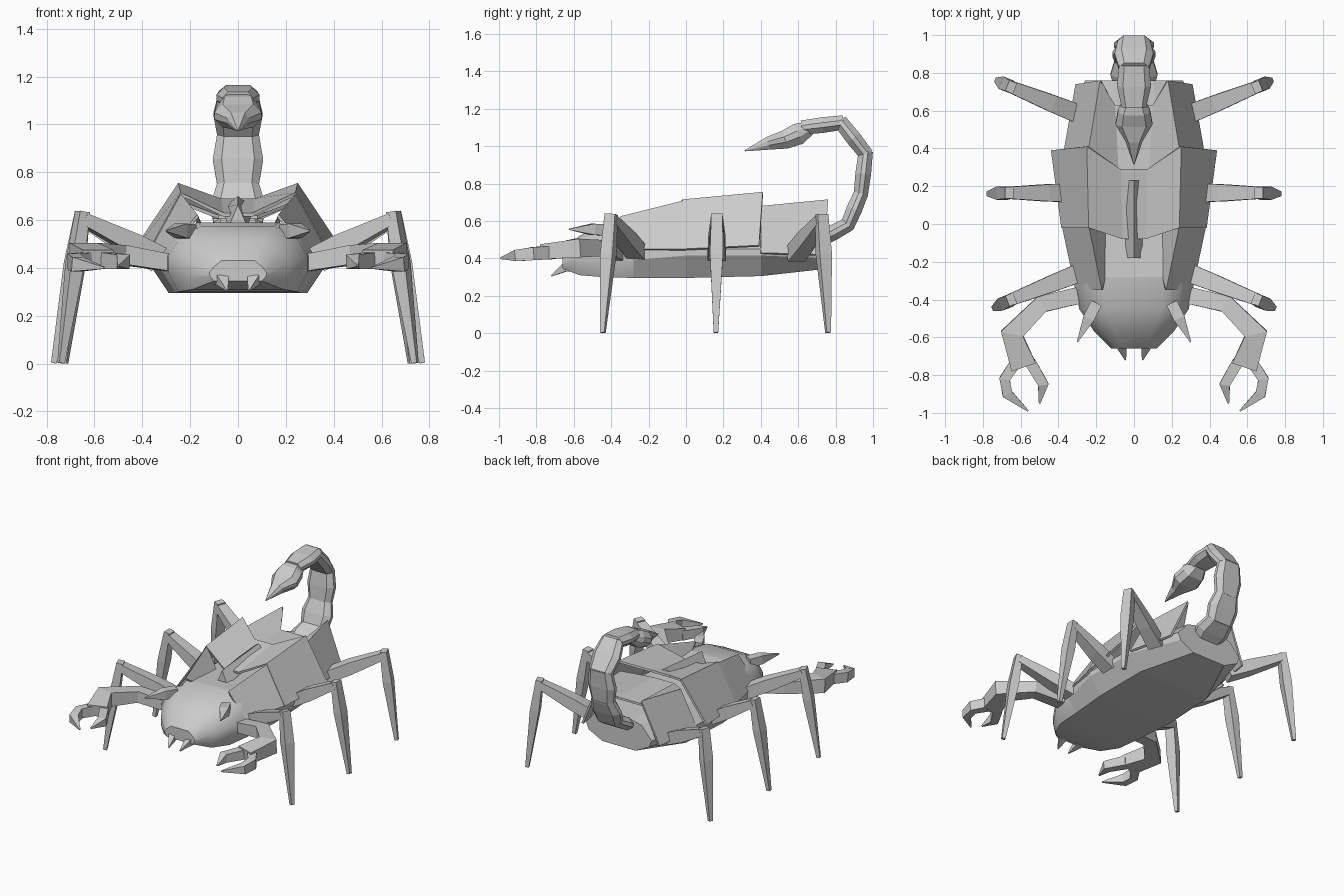
import bpy, bmesh, math
from mathutils import Vector

cube = bpy.data.objects.get("Cube")
if cube:
    bpy.data.objects.remove(cube)

shell = bpy.data.materials.new("pale_grey_shell")
shell.use_nodes = True
GREY = (0.6, 0.6, 0.6, 1)
shell.diffuse_color = GREY
shell.node_tree.nodes["Principled BSDF"].inputs["Base Color"].default_value = GREY

SQUARE = [(1, 1), (-1, 1), (-1, -1), (1, -1)]
BEVELLED = [(1, .3), (.65, 1), (-.65, 1), (-1, .3), (-1, -.3), (-.65, -1), (.65, -1), (1, -.3)]


def loft(name, rings, mirror=False, closed=True, smooth=0):
    """Skin a list of point rings; closed rings get end caps."""
    bm = bmesh.new()
    rows = [[bm.verts.new(p) for p in ring] for ring in rings]
    n = len(rows[0])
    for a, b in zip(rows, rows[1:]):
        for i in range(n if closed else n - 1):
            j = (i + 1) % n
            bm.faces.new((a[i], a[j], b[j], b[i]))
    if closed:
        bm.faces.new(rows[0])
        bm.faces.new(rows[-1])
    bmesh.ops.remove_doubles(bm, verts=bm.verts, dist=0.0005)
    bmesh.ops.recalc_face_normals(bm, faces=bm.faces)
    mesh = bpy.data.meshes.new(name)
    bm.to_mesh(mesh)
    bm.free()
    mesh.materials.append(shell)
    obj = bpy.data.objects.new(name, mesh)
    bpy.context.collection.objects.link(obj)
    if mirror:
        obj.modifiers.new("mirror", "MIRROR").use_mirror_merge = False
    if smooth:
        bpy.ops.object.select_all(action="DESELECT")
        obj.select_set(True)
        bpy.context.view_layer.objects.active = obj
        bpy.ops.object.shade_smooth_by_angle(angle=math.radians(smooth))
    return obj


def limb(name, path, side, outline=SQUARE, mirror=True):
    """Jointed limb: path rows are x, y, z, half width along side, half depth."""
    side = Vector(side)
    pts = [Vector(p[:3]) for p in path]
    rings = []
    for i, p in enumerate(pts):
        before = (p - pts[i - 1]).normalized() if i else Vector()
        after = (pts[i + 1] - p).normalized() if i < len(pts) - 1 else Vector()
        t = (before + after).normalized()
        u = (side - t * t.dot(side)).normalized()
        v = t.cross(u)
        w, h = path[i][3:]
        rings.append([p + u * w * c + v * h * s for c, s in outline])
    return loft(name, rings, mirror)


def body(name, sections, smooth=0):
    """Symmetrical cross-sections (half outlines, bottom to top) along y."""
    rings = [[(x, y, z) for x, z in half] + [(-x, y, z) for x, z in reversed(half)]
             for y, half in sections]
    return loft(name, rings, smooth=smooth)


# Head and underbody
neck = [(.265, .295), (.32, .39), (.32, .45), (.25, .55), (.17, .59)]
body("head", [
    (-.66, [(.1, .345), (.115, .36), (.12, .38), (.1, .405), (.07, .43)]),
    (-.57, [(.19, .31), (.21, .36), (.21, .42), (.17, .485), (.1, .52)]),
    (-.45, [(.25, .3), (.29, .38), (.29, .45), (.24, .535), (.15, .575)]),
    (-.28, neck)], smooth=35)
body("abdomen", [
    (-.28, neck),
    (0, [(.29, .295), (.37, .415), (.37, .45), (.25, .54), (.15, .575)]),
    (.4, [(.28, .305), (.36, .415), (.36, .45), (.24, .54), (.15, .565)]),
    (.76, [(.13, .345), (.24, .4), (.26, .45), (.18, .54), (.1, .56)])])

# Overlapping back plates: outer hem, ridge, inner edge at each end
plates = {
    "middle_back_plate": [[(.385, -.02, .45), (.24, -.02, .715), (.06, -.08, .63)],
                          [(.44, .39, .47), (.25, .41, .755), (.07, .29, .69)]],
    "rear_back_plate": [[(.37, .4, .43), (.24, .4, .68), (.08, .25, .62)],
                        [(.31, .74, .42), (.18, .76, .715), (.1, .63, .62)]],
}
shells = [loft(name, [e + [(-x, y, z) for x, y, z in reversed(e)] for e in ends],
               closed=False) for name, ends in plates.items()]
# The front plate is split into two walls leaning on the back
shells.append(loft("front_back_plate", [
    [(.31, -.35, .45), (.17, -.35, .625), (.15, -.28, .58)],
    [(.38, -.02, .45), (.24, -.01, .71), (.15, -.03, .575)]], mirror=True, closed=False))
for plate in shells:
    thick = plate.modifiers.new("thickness", "SOLIDIFY")
    thick.thickness = .015
    thick.offset = -1

# Keel along the middle of the back
loft("back_keel", [[(-.04, -.18, .57), (.04, -.18, .57), (0, -.18, .665)],
                   [(-.065, .23, .65), (.065, .23, .65), (0, .23, .7)]])

# Walking legs
legs = {"front": [(.28, -.255), (.65, -.4), (.74, -.445)],
        "middle": [(.34, .165), (.66, .165), (.77, .16)],
        "rear": [(.3, .585), (.65, .725), (.725, .76)]}
for name, (hip, knee, foot) in legs.items():
    out = Vector(knee) - Vector(hip)
    side = (-out.y, out.x, 0)
    mid = Vector(hip).lerp(Vector(knee), .4)
    limb(name + "_thigh", [(*hip, .42, .05, .04), (*mid, .495, .045, .042),
                           (*knee, .605, .032, .025)], side)
    shin = Vector(knee).lerp(Vector(foot), .35)
    limb(name + "_shin", [(*knee, .635, .03, .022), (*shin, .42, .035, .03),
                          (*foot, .002, .012, .012)], side)

# Pincer arms and claws
UP = (0, 0, 1)
limb("pincer_arm", [(.28, -.375, .42, .035, .045), (.49, -.425, .455, .04, .045),
                    (.645, -.58, .455, .05, .06), (.585, -.755, .435, .04, .068)], UP)
limb("outer_claw", [(.63, -.74, .43, .035, .03), (.685, -.82, .425, .035, .028),
                    (.67, -.9, .415, .03, .028), (.56, -.99, .4, .004, .004)], UP)
limb("inner_claw", [(.55, -.73, .43, .035, .03), (.48, -.85, .425, .03, .028),
                    (.5, -.95, .41, .004, .004)], UP)

# Brow horns and fangs
limb("brow_horn", [(.2, -.42, .55, .03, .03), (.24, -.5, .555, .03, .03),
                   (.3, -.625, .555, .003, .003)], UP)
limb("fang", [(.07, -.58, .36, .025, .03), (.065, -.65, .35, .022, .025),
              (.045, -.72, .305, .003, .003)], UP)

# Tail: flared segments that overlap at the joints, then the stinger
ACROSS = (1, 0, 0)
joints = [(.72, .5, .1), (.865, .58, .1), (.935, .745, .085),
          (.96, .96, .085), (.83, 1.125, .08), (.63, 1.1, .065)]
for i, (a, b) in enumerate(zip(joints, joints[1:])):
    start, end = Vector(a[:2]), Vector(b[:2])
    lap = (end - start).normalized() * .012
    limb("tail_segment_%d" % (i + 1), [
        (0, *(start - lap), a[2], .038),
        (0, *start.lerp(end, .5), (a[2] + b[2]) * .62, .042),
        (0, *(end + lap), b[2], .038)], ACROSS, BEVELLED, False)
limb("stinger", [(0, .66, 1.095, .055, .038), (0, .6, 1.065, .085, .058),
                 (0, .53, 1.035, .098, .05), (0, .44, 1.015, .045, .035),
                 (0, .315, .975, .003, .003)], ACROSS, BEVELLED, False)
